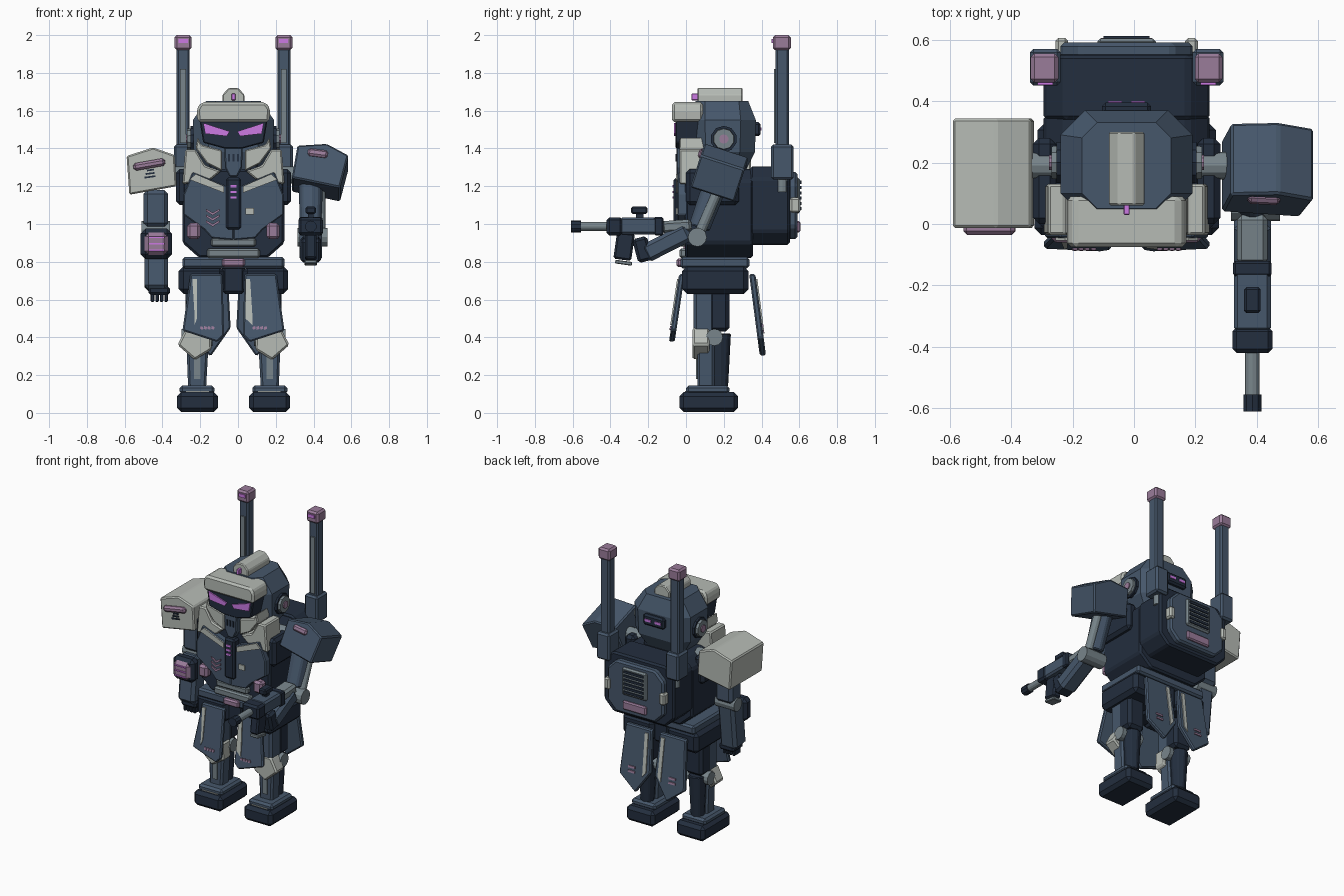
import bpy, bmesh, math
from mathutils import Matrix, Vector, Euler

CX = -0.024  # body centre line


def mat(name, r, g, b):
    m = bpy.data.materials.new(name)
    m.diffuse_color = [((c / 255 + .055) / 1.055) ** 2.4 for c in (r, g, b)] + [1]
    return m


NAVY = mat("navy", 35, 46, 62)
SLATE = mat("slate_blue", 70, 87, 107)
LIGHT = mat("light_grey", 182, 187, 181)
GREY = mat("mid_grey", 120, 133, 139)
MAUVE = mat("mauve", 154, 124, 154)
VIOLET = mat("violet", 204, 122, 228)


def finish(name, m, bm, bev=0.0):
    bmesh.ops.recalc_face_normals(bm, faces=bm.faces)
    if bev:
        edges = [e for e in bm.edges if len(e.link_faces) == 2 and e.calc_face_angle() > .5]
        bmesh.ops.bevel(bm, geom=edges, offset=bev, segments=1, affect='EDGES', clamp_overlap=True)
    me = bpy.data.meshes.new(name)
    bm.to_mesh(me)
    bm.free()
    me.materials.append(m)
    ob = bpy.data.objects.new(name, me)
    bpy.context.collection.objects.link(ob)
    return ob


def box(name, m, x, y, z, bev=.01, rx=0, ry=0):
    """Box from x, y, z ranges, turned about its centre (degrees)."""
    bm = bmesh.new()
    bmesh.ops.create_cube(bm, size=1)
    bmesh.ops.scale(bm, vec=(abs(x[1] - x[0]), y[1] - y[0], z[1] - z[0]), verts=bm.verts)
    ob = finish(name, m, bm, bev)
    rot = Euler((math.radians(rx), math.radians(ry), 0)).to_matrix().to_4x4()
    ob.data.transform(Matrix.Translation((sum(x) / 2, sum(y) / 2, sum(z) / 2)) @ rot)
    return ob


def sbox(name, m, s, x, y, z, bev=.01, rx=0, ry=0):
    """Box on side s, with x measured from the centre line."""
    return box(name, m, sorted((CX + s * x[0], CX + s * x[1])), y, z, bev, rx, ry * s)


def plate(name, m, s, pts, y0, y1, bev=.006, shear=0, zref=0, cx=CX):
    """Front outline (x, z) pushed from y0 to y1, optionally leaning."""
    bm = bmesh.new()
    a, b = [[bm.verts.new((cx + s * x, y + shear * (zref - z), z)) for x, z in pts] for y in (y0, y1)]
    bm.faces.new(a)
    bm.faces.new(b[::-1])
    for i in range(len(pts)):
        j = (i + 1) % len(pts)
        bm.faces.new((a[i], b[i], b[j], a[j]))
    return finish(name, m, bm, bev)


def cyl(name, m, p0, p1, r, r2=None, n=12, bev=0):
    p0, p1 = Vector(p0), Vector(p1)
    bm = bmesh.new()
    bmesh.ops.create_cone(bm, cap_ends=True, segments=n, radius1=r, radius2=r if r2 is None else r2, depth=(p1 - p0).length)
    q = (p1 - p0).to_track_quat('Z', 'Y').to_matrix().to_4x4()
    bmesh.ops.transform(bm, matrix=Matrix.Translation((p0 + p1) / 2) @ q, verts=bm.verts)
    return finish(name, m, bm, bev)


def loft(name, m, rings):
    """Stack of corner-cut rectangles: z, centre y, half x, half y, cut."""
    bm, loops = bmesh.new(), []
    for z, cy, hx, hy, c in rings:
        o = [(hx, hy - c), (hx - c, hy), (c - hx, hy), (-hx, hy - c),
             (-hx, c - hy), (c - hx, -hy), (hx - c, -hy), (hx, c - hy)]
        loops.append([bm.verts.new((CX + x, cy + y, z)) for x, y in o])
    bm.faces.new(loops[0])
    bm.faces.new(loops[-1])
    for a, b in zip(loops, loops[1:]):
        for i in range(8):
            bm.faces.new((a[i], a[(i + 1) % 8], b[(i + 1) % 8], b[i]))
    return finish(name, m, bm)


# Head, crest, brow, visor
loft("head", SLATE, [(1.29, .19, .15, .13, .06), (1.38, .195, .21, .17, .08),
                     (1.55, .195, .215, .175, .08), (1.65, .19, .145, .14, .05)])
plate("crest", LIGHT, 1, [(-.058, 1.62), (.058, 1.62), (.058, 1.685), (.025, 1.72), (-.025, 1.72), (-.058, 1.685)], .06, .3)
box("crest_lamp", VIOLET, (CX - .01, CX + .01), (.03, .065), (1.655, 1.69), .003)
plate("brow", LIGHT, 1, [(-.19, 1.54), (.19, 1.54), (.195, 1.61), (.17, 1.645), (-.17, 1.645), (-.195, 1.61)], -.075, .09, .014)
plate("visor", NAVY, 1, [(-.18, 1.55), (.18, 1.55), (.16, 1.43), (.05, 1.4), (-.05, 1.4), (-.16, 1.43)], -.055, .1)
plate("mouth_guard", SLATE, 1, [(-.05, 1.43), (.05, 1.43), (.045, 1.3), (.02, 1.25), (-.02, 1.25), (-.045, 1.3)], -.05, .1)
for i in (-1, 0, 1):
    box("mouth_slot", NAVY, (CX + i * .024 - .006, CX + i * .024 + .006), (-.056, -.048), (1.33, 1.37), 0)
box("rear_sensor", NAVY, (CX - .08, CX + .08), (.34, .395), (1.465, 1.54), .012)
for s in (-1, 1):
    plate("eye", VIOLET, s, [(.16, 1.535), (.02, 1.49), (.035, 1.465), (.15, 1.478)], -.064, -.054, 0)
    plate("cheek_guard", LIGHT, s, [(.19, 1.46), (.17, 1.42), (.06, 1.39), (.06, 1.28), (.14, 1.32), (.2, 1.4)], -.035, .12)
    sbox("rear_eye", VIOLET, s, (.015, .06), (.39, .4), (1.495, 1.512), 0)
    ear = lambda a: (CX + s * a, .2, 1.45)
    cyl("ear_hub", GREY, ear(.18), ear(.245), .062, .055, 10)
    cyl("ear_ring", NAVY, ear(.2), ear(.228), .07, n=10)
    cyl("ear_lamp", MAUVE, ear(.24), ear(.252), .025, n=10)

# Torso
plate("torso", NAVY, 1, [(-.18, .82), (.18, .82), (.27, .9), (.27, 1.23), (.2, 1.29), (-.2, 1.29), (-.27, 1.23), (-.27, .9)], -.005, .355, .012)
box("neck", NAVY, (CX - .13, CX + .13), (.06, .32), (1.27, 1.36), .01)
for s in (-1, 1):
    plate("chest_plate", SLATE, s, [(0, 1.2), (.03, 1.2), (.217, 1.275), (.265, 1.155), (.265, 1.05),
                                    (.155, .97), (.115, .925), (0, .915)], -.045, .02)
    plate("chest_trim", LIGHT, s, [(.05, 1.165), (.05, 1.2), (.2, 1.265), (.232, 1.235)], -.054, -.044, 0)
    plate("collar", LIGHT, s, [(.27, 1.21), (.255, 1.395), (.2, 1.395), (.15, 1.31), (.065, 1.28), (.12, 1.235)], -.035, .13, .008)
    sbox("side_pod", MAUVE, s, (.175, .245), (-.06, 0), (.92, 1.005), .015)
    sbox("shoulder_block", NAVY, s, (.23, .305), (0, .28), (1.1, 1.29), .02)
    cyl("shoulder_axle", GREY, (CX + s * .2, .19, 1.26), (CX + s * .42, .19, 1.26), .045)
box("chest_spine", NAVY, (CX - .04, CX + .04), (-.065, 0), (.97, 1.245), .012)
for z in (1.2, 1.17, 1.14):
    box("spine_mark", VIOLET, (CX - .017, CX + .017), (-.071, -.062), (z - .006, z + .006), 0)
for z in (1.05, 1.02, .99):
    plate("chest_chevron", MAUVE, -1, [(.145, z + .03), (.11, z + .01), (.075, z + .03), (.075, z + .018), (.11, z - .004), (.145, z + .018)], -.053, -.044, 0)
box("chest_tag", LIGHT, (.04, .085), (-.053, -.044), (1.05, 1.085), 0)
box("waist_plate_upper", GREY, (CX - .12, CX + .12), (-.04, .02), (.88, .925), .01)
box("waist_plate_lower", GREY, (CX - .14, CX + .14), (-.035, .02), (.82, .87), .01)

# Belt, hips, skirts
box("belt", SLATE, (CX - .27, CX + .27), (-.03, .335), (.765, .825), .012)
box("buckle", MAUVE, (CX - .06, CX + .06), (-.05, 0), (.772, .818), .01)
box("pelvis", NAVY, (CX - .06, CX + .06), (.0, .31), (.63, .78), .015)
front = dict(shear=-.15, zref=.73)
back = dict(shear=.13, zref=.73)
for s in (-1, 1):
    sbox("hip", NAVY, s, (.05, .29), (-.02, .33), (.63, .775), .025)
    plate("front_skirt", SLATE, s, [(.228, .735), (.058, .735), (.05, .41), (.085, .375), (.27, .435), (.243, .625)], -.037, -.007, .008, **front)
    a = .218 if s < 0 else .088
    e = -.04 if s < 0 else .04
    plate("front_skirt_stripe", LIGHT, s, [(a, .71), (a - .025, .71), (a - .025, .5), (a + e * .3, .465), (a + e * .3, .52)], -.044, -.036, 0, **front)
    plate("back_skirt", SLATE, s, [(.23, .735), (.03, .735), (.015, .45), (.12, .3), (.25, .4)], .335, .368, .008, **back)
    plate("back_skirt_stripe", LIGHT, s, [(.075, .71), (.05, .71), (.045, .45), (.07, .42)], .367, .375, 0, **back)
    for i in range(4):
        x = .1 + i * .02
        plate("front_skirt_mark", MAUVE, s, [(x, .455), (x + .015, .46), (x + .018, .445), (x + .003, .44)], -.044, -.036, 0, **front)
    for z in (.47, .44):
        plate("back_skirt_mark", MAUVE, s, [(.13, z), (.18, z), (.18, z - .014), (.13, z - .014)], .367, .375, 0, **back)

    # Legs and feet
    sbox("thigh", NAVY, s, (.125, .255), (.12, .23), (.43, .68), .02)
    sbox("thigh_plate", SLATE, s, (.13, .25), (.04, .15), (.4, .68), .015)
    plate("knee_guard", LIGHT, s, [(.296, .36), (.25, .45), (.12, .45), (.115, .335), (.205, .28)], .035, .125, .01)
    cyl("knee_joint", GREY, (CX + s * .11, .15, .4), (CX + s * .275, .15, .4), .045)
    plate("shin", SLATE, s, [(.25, .4), (.13, .4), (.145, .13), (.24, .13)], .06, .15, .012)
    sbox("shin_stripe", GREY, s, (.175, .208), (.053, .062), (.18, .3), 0)
    cyl("calf", NAVY, (CX + s * .192, .18, .14), (CX + s * .192, .18, .42), .045, .06, 8, .006)
    sbox("foot", NAVY, s, (.083, .3), (-.035, .275), (.005, .11), .022)
    sbox("ankle", SLATE, s, (.1, .285), (0, .23), (.1, .145), .014)
    sbox("toe_plate", LIGHT, s, (.13, .25), (-.005, .015), (.108, .115), 0)

    # Antennas
    sbox("antenna_base", SLATE, s, (.215, .315), (.45, .57), (1.235, 1.42), .012)
    sbox("antenna_mast", SLATE, s, (.232, .302), (.475, .545), (1.38, 1.94), .01)
    sbox("antenna_stripe", GREY, s, (.252, .282), (.467, .476), (1.43, 1.82), 0)
    sbox("antenna_cap", MAUVE, s, (.222, .312), (.46, .555), (1.92, 2), .012)
    sbox("antenna_lamp", VIOLET, s, (.24, .29), (.453, .462), (1.957, 1.98), 0)
    cyl("antenna_mount", GREY, (CX + s * .255, .51, 1.17), (CX + s * .255, .51, 1.25), .028)

    # Backpack side brackets
    sbox("pack_bracket", LIGHT, s, (.19, .232), (.55, .605), (1.06, 1.14), .01)

# Backpack
plate("backpack", NAVY, 1, [(-.2, .89), (.2, .89), (.27, .96), (.27, 1.24), (.2, 1.305), (-.2, 1.305), (-.27, 1.24), (-.27, .96)], .34, .55, .012)
plate("pack_panel", SLATE, 1, [(-.15, .92), (.15, .92), (.215, .985), (.215, 1.21), (.15, 1.275), (-.15, 1.275), (-.215, 1.21), (-.215, .985)], .54, .59, .012)
box("vent_frame", GREY, (CX - .095, CX + .095), (.58, .604), (1.055, 1.245), .01)
for i in range(6):
    box("vent_slot", NAVY, (CX - .075, CX + .075), (.6, .611), (1.073 + i * .028, 1.089 + i * .028), 0)
box("pack_label", MAUVE, (CX - .09, CX + .09), (.58, .605), (.955, 1.015), .008)

# Shoulder pads
plate("shoulder_pad_left", LIGHT, 1, [(-.575, 1.155), (-.59, 1.36), (-.45, 1.405), (-.335, 1.365), (-.325, 1.2)], -.013, .343, .008, cx=0)
box("pad_label_left", MAUVE, (-.555, -.385), (-.035, 0), (1.295, 1.335), .012, ry=-10)
for i in range(3):
    box("pad_mark", NAVY, (-.495 + i * .006, -.437 - i * .004), (-.02, -.011), (1.245 + i * .018, 1.254 + i * .018), 0, ry=-8)
pad = plate("shoulder_pad_right", SLATE, 1, [(.54, 1.15), (.585, 1.33), (.47, 1.395), (.315, 1.385), (.285, 1.205)], .055, .3, .008, cx=0)
tag = box("pad_label_right", MAUVE, (.37, .475), (.04, .07), (1.32, 1.36), .01, ry=8)
pivot = Matrix.Translation((0, .175, 1.275))
for ob in (pad, tag):
    ob.data.transform(pivot @ Matrix.Rotation(math.radians(-18), 4, 'X') @ pivot.inverted())

# Left arm
box("upper_arm_left", SLATE, (-.5, -.37), (.1, .22), (.985, 1.18), .02)
cyl("elbow_left", GREY, (-.51, .16, .97), (-.36, .16, .97), .045)
box("forearm_left", SLATE, (-.495, -.37), (.05, .18), (.65, .97), .02, rx=-6)
box("forearm_shield_frame", NAVY, (-.515, -.35), (.005, .09), (.815, .975), .025)
box("forearm_shield", MAUVE, (-.495, -.37), (-.012, .03), (.835, .955), .022)
for z in (.86, .895, .93):
    box("shield_line", VIOLET, (-.475, -.39), (-.019, -.011), (z - .004, z + .004), 0)
box("hand_left", NAVY, (-.475, -.36), (.05, .16), (.625, .67), .012)
for i in range(4):
    box("finger_left", NAVY, (-.462 + i * .024, -.442 + i * .024), (.06, .13), (.588, .64), .005)

# Right arm, bent to hold the rifle
GX = .385
cyl("upper_arm_right", SLATE, (GX, .17, 1.25), (GX, .07, .98), .068, .06, 8, .008)
cyl("arm_piston", GREY, (GX + .05, .165, 1.17), (GX + .05, .08, .97), .028)
cyl("elbow_right", GREY, (GX - .07, .06, .93), (GX + .09, .06, .93), .05)
box("forearm_right", SLATE, (GX - .06, GX + .06), (-.235, .03), (.85, .95), .02, rx=27)
box("hand_right", NAVY, (GX - .055, GX + .055), (-.27, -.19), (.8, .93), .015, rx=15)

# Rifle
box("rifle_body", SLATE, (GX - .06, GX + .06), (-.35, -.12), (.945, 1.035), .012)
box("rifle_front", NAVY, (GX - .065, GX + .065), (-.42, -.335), (.94, 1.035), .014)
box("rifle_band", NAVY, (GX - .063, GX + .063), (-.17, -.12), (.94, 1.038), .008)
cyl("rifle_barrel", GREY, (GX, -.57, .987), (GX, -.4, .987), .024)
cyl("rifle_muzzle", NAVY, (GX, -.61, .987), (GX, -.555, .987), .031, n=10)
box("rifle_stock", GREY, (GX - .05, GX + .05), (-.13, .03), (.955, 1.02), .015, rx=4)
box("rifle_sight_stem", NAVY, (GX - .015, GX + .015), (-.265, -.225), (1.03, 1.06), 0)
box("rifle_sight", NAVY, (GX - .027, GX + .027), (-.29, -.205), (1.053, 1.093), .008)
box("rifle_magazine", NAVY, (GX - .03, GX + .03), (-.375, -.28), (.81, .955), .01, rx=-8)
box("magazine_base", GREY, (GX - .032, GX + .032), (-.375, -.285), (.785, .805), .004, rx=-8)
